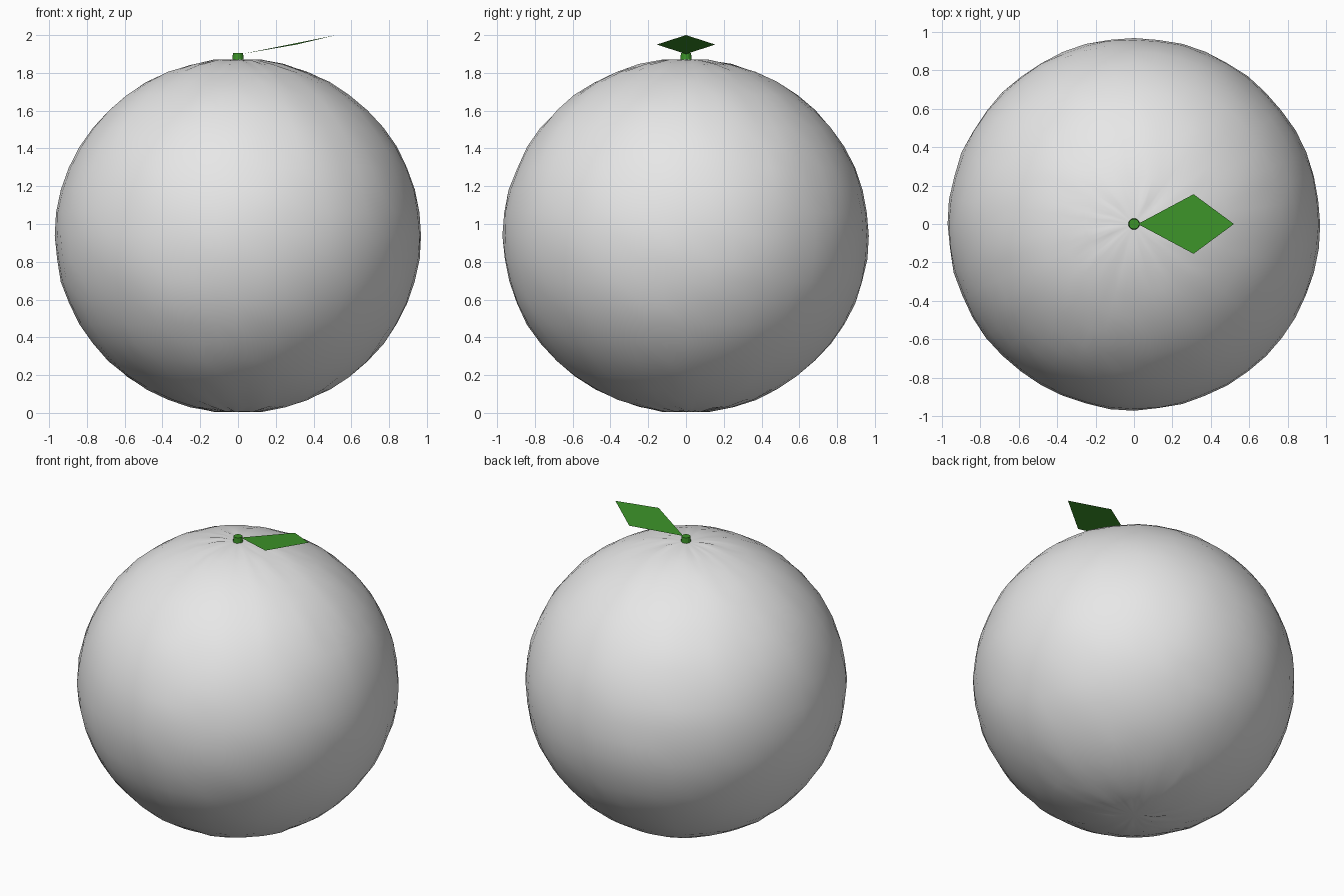
import bpy, bmesh, math, random
from mathutils import Vector

random.seed(7)
cube = bpy.data.objects.get("Cube")
if cube:
    bpy.data.objects.remove(cube, do_unlink=True)


def material(name, color):
    mat = bpy.data.materials.new(name)
    mat.use_nodes = True
    mat.diffuse_color = color
    mat.node_tree.nodes["Principled BSDF"].inputs["Base Color"].default_value = color
    return mat


def add_object(name, bm, mat):
    mesh = bpy.data.meshes.new(name)
    bm.to_mesh(mesh)
    bm.free()
    mesh.materials.append(mat)
    obj = bpy.data.objects.new(name, mesh)
    bpy.context.collection.objects.link(obj)
    return obj


skin = material("pale grey skin", (0.8, 0.8, 0.8, 1))
green = material("leaf green", (0.045, 0.29, 0.022, 1))

# Fruit: slightly flattened sphere with a gently uneven skin
bm = bmesh.new()
bmesh.ops.create_uvsphere(bm, u_segments=48, v_segments=24, radius=1)
for v in bm.verts:
    pole = abs(v.co.z) > 0.999
    bump = 0 if pole else random.uniform(-0.004, 0.004)
    # The skin puckers slightly around both poles
    bump -= 0.006 * math.exp(-((1 - abs(v.co.z)) / 0.002))
    size = 1 + bump
    v.co = Vector((v.co.x * 0.969 * size, v.co.y * 0.969 * size,
                   0.938 + v.co.z * 0.938 * size))
fruit = add_object("fruit", bm, skin)
fruit.data.shade_smooth()

# Stem: short tapered plug
bm = bmesh.new()
bmesh.ops.create_cone(bm, cap_ends=True, segments=12, radius1=0.032,
                      radius2=0.027, depth=0.06)
bmesh.ops.translate(bm, verts=bm.verts, vec=(0, 0, 1.875))
add_object("stem", bm, green)

# Leaf: single thin diamond rising away from the stem
bm = bmesh.new()
outline = [(0.02, 0, 1.9), (0.31, -0.155, 1.95), (0.52, 0, 2.0), (0.31, 0.155, 1.95)]
bm.faces.new([bm.verts.new(p) for p in outline])
add_object("leaf", bm, green)
